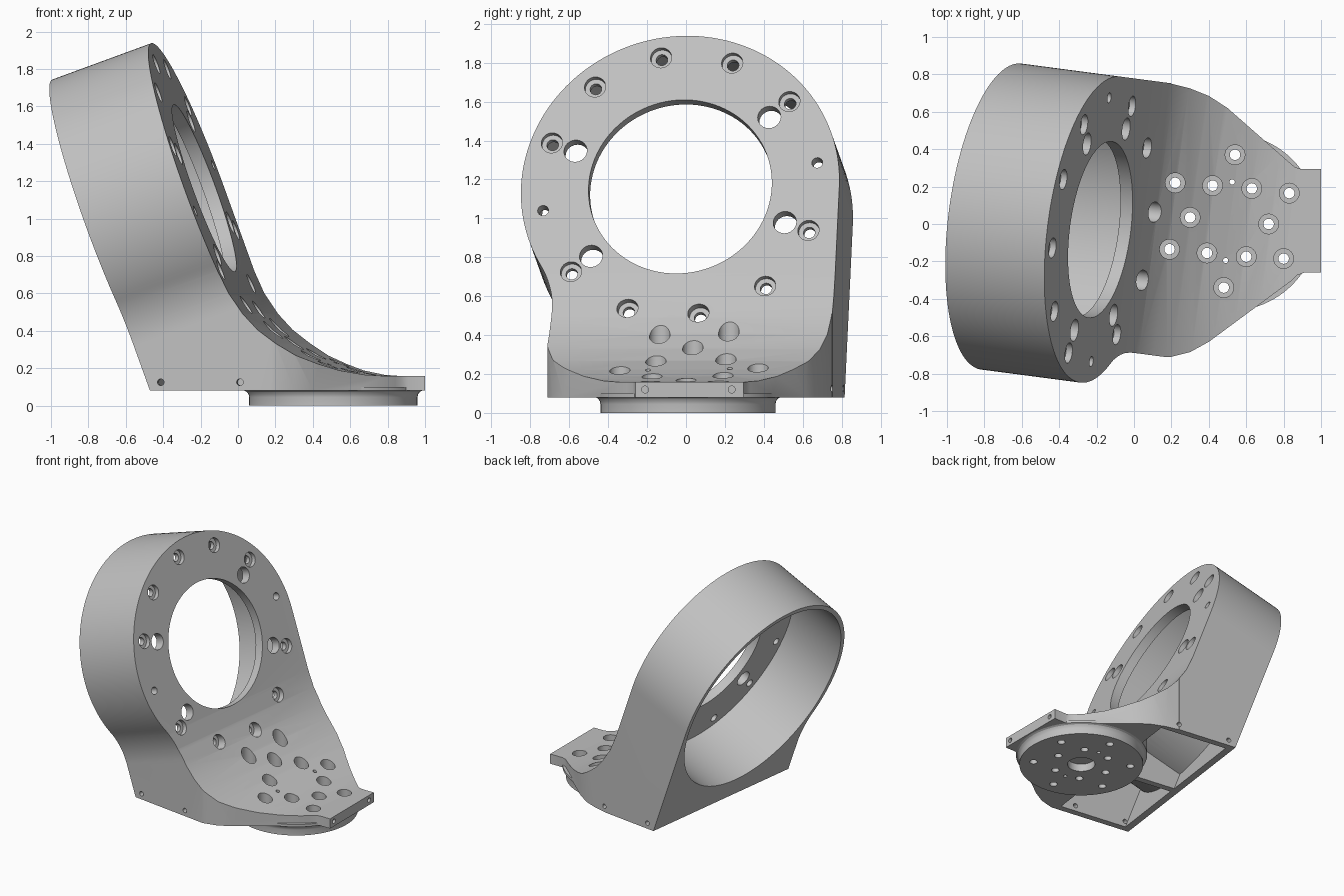
import bpy, bmesh, math
from math import cos, sin, tan, pi, radians, sqrt
from mathutils import Matrix, Vector

cube = bpy.data.objects.get("Cube")
if cube:
    bpy.data.objects.remove(cube, do_unlink=True)

# Key dimensions
YAW, TILT = radians(-7.5), radians(20)
RING_R, BORE_R, HOLE_R, DEPTH, FLANGE = 0.825, 0.79, 0.475, 0.568, 0.07
CENTRE = Vector((-0.18, -0.03, 1.163))
DISC = (0.51, 0.01)

# Frames: columns are the two drawing axes and the extrusion axis
ahead = Vector((cos(YAW), sin(YAW), 0))
side = Vector((-sin(YAW), cos(YAW), 0))
up = Vector((0, 0, 1))
axis = ahead * cos(TILT) + up * sin(TILT)
ring_up = up * cos(TILT) - ahead * sin(TILT)


def frame(a, b, h, origin):
    m = Matrix((a, b, h)).transposed().to_4x4()
    m.translation = origin
    return m


RING = frame(side, ring_up, axis, CENTRE)
SIDE = frame(ahead, up, -side, Vector((CENTRE.x, CENTRE.y, 0)))
PLAN = Matrix.Identity(4)

grey = bpy.data.materials.new("machined_grey")
grey.use_nodes = True
grey.diffuse_color = (0.53, 0.53, 0.53, 1)
grey.node_tree.nodes["Principled BSDF"].inputs["Base Color"].default_value = (0.53, 0.53, 0.53, 1)


def finish(name, bm):
    bmesh.ops.recalc_face_normals(bm, faces=bm.faces)
    mesh = bpy.data.meshes.new(name)
    bm.to_mesh(mesh)
    bm.free()
    mesh.materials.append(grey)
    obj = bpy.data.objects.new(name, mesh)
    bpy.context.collection.objects.link(obj)
    return obj


def prism(name, pts, h0, h1, m):
    """Closed outline extruded along the frame's third axis."""
    bm = bmesh.new()
    face = bm.faces.new([bm.verts.new(m @ Vector((a, b, h0))) for a, b in pts])
    res = bmesh.ops.extrude_face_region(bm, geom=[face])
    new = [v for v in res["geom"] if isinstance(v, bmesh.types.BMVert)]
    bmesh.ops.translate(bm, verts=new, vec=m.to_3x3() @ Vector((0, 0, h1 - h0)))
    return finish(name, bm)


def lathes(name, items, m, n=32):
    """Turned solids, each given as (a, b, [(radius, height), ...])."""
    bm = bmesh.new()
    for a, b, profile in items:
        rings = [[bm.verts.new(m @ Vector((a + r * cos(2 * pi * i / n), b + r * sin(2 * pi * i / n), h)))
                  for i in range(n)] for r, h in profile]
        for lo, hi in zip(rings, rings[1:]):
            for i in range(n):
                j = (i + 1) % n
                bm.faces.new((lo[i], lo[j], hi[j], hi[i]))
        bm.faces.new(rings[0][::-1])
        bm.faces.new(rings[-1])
    return finish(name, bm)


def combine(obj, tool, op):
    mod = obj.modifiers.new("cut", "BOOLEAN")
    mod.operation, mod.solver, mod.object = op, "EXACT", tool
    bpy.context.view_layer.update()
    dg = bpy.context.evaluated_depsgraph_get()
    mesh = bpy.data.meshes.new_from_object(obj.evaluated_get(dg))
    obj.modifiers.clear()
    obj.data = mesh
    bpy.data.objects.remove(tool, do_unlink=True)


def face_x(z):
    return tan(TILT) * (CENTRE.z - z)


# Ring and leg outline: circle, fillet into the right wall, straight left wall
WALL, FILLET = -0.63, 0.5
fc = Vector((WALL - FILLET, -sqrt((RING_R + FILLET) ** 2 - (WALL - FILLET) ** 2)))
fa = math.atan2(-fc.y, -fc.x)
outline = [(RING_R * cos(t), RING_R * sin(t)) for t in [(pi + fa) * i / 96 for i in range(97)]]
outline += [(fc.x + FILLET * cos(t), fc.y + FILLET * sin(t)) for t in [fa * (1 - i / 12) for i in range(1, 13)]]
outline += [(WALL, -1.9), (RING_R, -1.9)]
body = prism("bracket_body", outline, -1.2, 1.6, RING)

# Side profile: tilted ring faces with a sweeping curve to the flat toe
back = -DEPTH / cos(TILT)
sweep = [(0.161, 0.72), (0.215, 0.60), (0.29, 0.49), (0.37, 0.405), (0.47, 0.33), (0.57, 0.268),
         (0.68, 0.222), (0.78, 0.188), (0.9, 0.165), (1.0, 0.158), (1.4, 0.158)]
profile = [(back + face_x(0.08), 0.08), (back + face_x(2.2), 2.2), (face_x(2.2), 2.2)] + sweep + [(1.4, 0.08)]
combine(body, prism("side_cutter", profile, -1.5, 1.5, SIDE), "INTERSECT")

# Plan outline: tapered shoulders and narrow toe
plan = [(-1.2, -1.2), (0.1, -1.2), (0.1, -0.72), (0.2, -0.71), (0.3, -0.685), (0.4, -0.63), (0.84, -0.305),
        (0.87, -0.275), (0.91, -0.26), (1, -0.26), (1, 0.295), (0.89, 0.295), (0.86, 0.305), (0.83, 0.33),
        (0.5, 0.62), (0.4, 0.685), (0.3, 0.725), (0.2, 0.75), (0.1, 1.2), (-1.2, 1.2)]
combine(body, prism("plan_cutter", plan, -0.5, 2.5, PLAN), "INTERSECT")

# Bore behind the flange and the central opening
bore = [(0, 0, [(BORE_R, -1.1), (BORE_R, -FLANGE)])]
combine(body, lathes("bore_cutter", bore, RING, 96), "DIFFERENCE")
opening = [(0, 0, [(HOLE_R, -0.3), (HOLE_R, 0.3)])]
combine(body, lathes("opening_cutter", opening, RING, 96), "DIFFERENCE")

# Two hollow pockets underneath, split by a rib
inner = [(back + 0.055 + face_x(0), 0), (back + 0.055 + face_x(0.8), 0.8), (face_x(0.8) - 0.08, 0.8),
         (0.1, 0.64), (0.2, 0.48), (0.3, 0.36), (0.4, 0.27), (0.4, 0)]
pocket = prism("pocket_cutter", inner, -0.775, 0.58, SIDE)
combine(pocket, lathes("shell_keep", [(0, 0, [(RING_R, -1.3), (RING_R, 0.5)])], RING, 96), "DIFFERENCE")
combine(pocket, lathes("column_keep", [(*DISC, [(0.48, -0.2), (0.48, 1.2)])], PLAN, 64), "DIFFERENCE")
rib = [(-1, -0.2), (1, -0.2), (1, 1.2), (-1, 1.2)]
combine(pocket, prism("rib_keep", rib, -0.08, -0.03, SIDE), "DIFFERENCE")
combine(body, pocket, "DIFFERENCE")

# Round mounting disc with a flared neck and a centre recess
disc = [(*DISC, [(0.45, 0), (0.45, 0.045), (0.453, 0.06), (0.462, 0.073), (0.475, 0.08), (0.475, 0.1)])]
combine(body, lathes("mounting_disc", disc, PLAN, 96), "UNION")
combine(body, lathes("recess_cutter", [(*DISC, [(0.1, -0.1), (0.1, 0.06)])], PLAN), "DIFFERENCE")

# Ring bolt circle: ten counterbores, two pin holes, four access holes
bolts = []
for k in range(12):
    t = radians(10.5 + 30 * k)
    if k % 6:
        shape = [(0.03, -0.15), (0.03, -0.035), (0.055, -0.035), (0.055, 0.25)]
    else:
        shape = [(0.028, -0.15), (0.028, 0.25)]
    bolts.append((0.717 * cos(t), 0.717 * sin(t), shape))
    if k in (1, 5, 7, 11):
        bolts.append((0.585 * cos(t), 0.585 * sin(t), [(0.06, -0.15), (0.06, 0.25)]))
combine(body, lathes("ring_hole_cutter", bolts, RING, 24), "DIFFERENCE")

# Base counterbores and dowel holes
spots = [(0.22, 0.22), (0.42, 0.205), (0.63, 0.19), (0.83, 0.165), (0.54, 0.37), (0.3, 0.035),
         (0.72, 0), (0.19, -0.135), (0.39, -0.155), (0.6, -0.175), (0.8, -0.185), (0.48, -0.34)]
base = [(x, y, [(0.028, -0.1), (0.028, 0.11), (0.053, 0.11), (0.053, 0.8)]) for x, y in spots]
base += [(x, y, [(0.014, -0.1), (0.014, 0.6)]) for x, y in ((0.525, 0.225), (0.49, -0.195))]
combine(body, lathes("base_hole_cutter", base, PLAN, 24), "DIFFERENCE")

# Screw holes in the side walls and the toe
walls = [(a, 0.125, [(0.018, h), (0.018, h + 0.2)]) for a in (-0.152, 0.275) for h in (-0.92, 0.52)]
combine(body, lathes("wall_screw_cutter", walls, SIDE, 16), "DIFFERENCE")
TOE = frame(Vector((0, 1, 0)), up, Vector((1, 0, 0)), Vector((1, 0, 0)))
toe = [(y, 0.12, [(0.018, -0.1), (0.018, 0.1)]) for y in (-0.21, 0.235)]
combine(body, lathes("toe_screw_cutter", toe, TOE, 16), "DIFFERENCE")

# Smooth curved walls, crisp edges
bpy.ops.object.select_all(action="DESELECT")
body.select_set(True)
bpy.context.view_layer.objects.active = body
bpy.ops.object.shade_smooth_by_angle(angle=radians(25))
